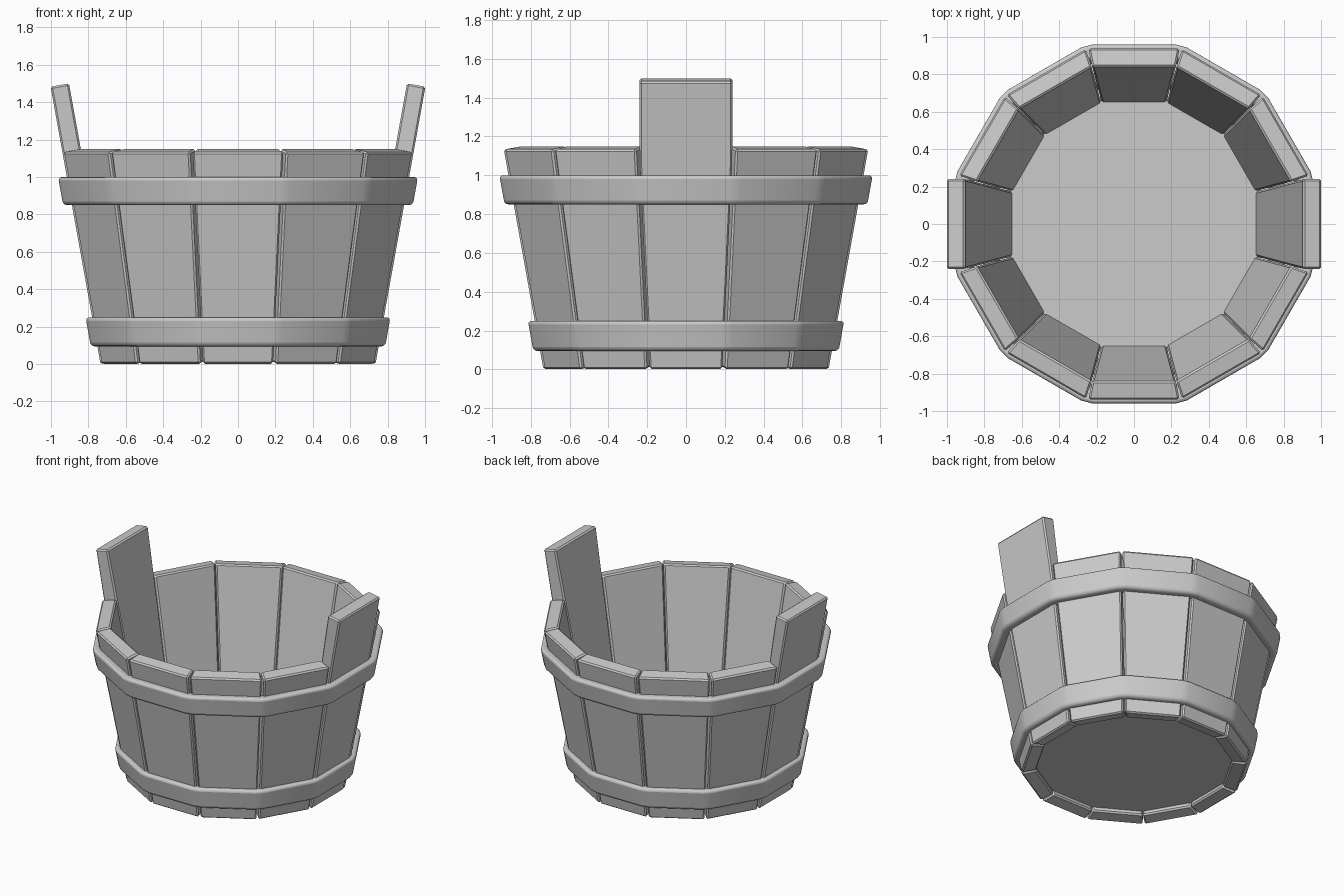
import bpy, bmesh
from math import pi, tan, sin, cos, atan, radians

if "Cube" in bpy.data.objects:
    bpy.data.objects.remove(bpy.data.objects["Cube"])

SIDES = 12
STEP = 2 * pi / SIDES
T = tan(STEP / 2)
R0, SLOPE = 0.735, 0.18          # outer apothem at the ground, outward lean
LEAN = atan(SLOPE)
THICK = 0.1


def apothem(z):
    return R0 + SLOPE * z


def make_mesh(name, verts, faces):
    me = bpy.data.meshes.new(name)
    me.from_pydata(verts, [], faces)
    bm = bmesh.new()
    bm.from_mesh(me)
    bmesh.ops.recalc_face_normals(bm, faces=bm.faces)
    bm.to_mesh(me)
    bm.free()
    return me


def add_object(name, me, angle=0.0, bevel=0.0, segments=1):
    ob = bpy.data.objects.new(name, me)
    bpy.context.collection.objects.link(ob)
    ob.rotation_euler.z = angle
    if bevel:
        m = ob.modifiers.new("bevel", 'BEVEL')
        m.width, m.segments = bevel, segments
        m.limit_method = 'ANGLE'
        m.angle_limit = radians(40)
    return ob


def loft(name, rings, closed=False):
    """Skin equal-length rings of points, capping the ends unless closed."""
    n, k = len(rings[0]), len(rings)
    verts = [p for r in rings for p in r]
    faces = []
    for i in range(k if closed else k - 1):
        a, b = i * n, (i + 1) % k * n
        faces += [(a + j, a + (j + 1) % n, b + (j + 1) % n, b + j) for j in range(n)]
    if not closed:
        faces += [tuple(range(n)), tuple(range((k - 1) * n, k * n))]
    return make_mesh(name, verts, faces)


# Staves: leaning planks whose width follows the bucket's flare
def stave_mesh(name, heights, max_half=1.0):
    rings = []
    for z in heights:
        ro = apothem(z)
        ri, zi = ro - THICK * cos(LEAN), z + THICK * sin(LEAN)
        wo = min(ro * T - 0.008, max_half)
        wi = min(ri * T - 0.001, max_half)
        rings.append([(ro, -wo, z), (ro, wo, z), (ri, wi, zi), (ri, -wi, zi)])
    return loft(name, rings)


stave = stave_mesh("stave", (0, 1.133))
handle = stave_mesh("handle_stave", (0, 1.0, 1.13, 1.483), 0.24)
for i in range(SIDES):
    is_handle = i % (SIDES // 2) == 0
    add_object("handle_stave" if is_handle else "stave",
               handle if is_handle else stave, i * STEP, 0.01)


# Hoops: twelve-sided bands with softened corners and rounded edges
def hoop(name, z0, z1, out):
    profile = [(apothem(z0) - 0.03, z0), (apothem(z0) + out, z0),
               (apothem(z1) + out, z1), (apothem(z1) - 0.03, z1)]
    rings = []
    for i in range(SIDES):
        a = (i + 0.5) * STEP
        for side in (-1, 1):
            ring = []
            for r, z in profile:
                f = a + side * STEP / 2          # direction of the adjoining flat
                w = -side * (r * T - 0.03)       # stop short of the true corner
                ring.append((r * cos(f) - w * sin(f), r * sin(f) + w * cos(f), z))
            rings.append(ring)
    # order so the points run steadily round the ring
    ob = add_object(name, loft(name, rings, closed=True), 0, 0.02, 3)
    bpy.context.view_layer.objects.active = ob
    ob.select_set(True)
    bpy.ops.object.shade_smooth_by_angle(angle=radians(40))
    ob.select_set(False)


hoop("upper_hoop", 0.85, 1.0, 0.047)
hoop("lower_hoop", 0.095, 0.25, 0.035)

# Floor: twelve-sided disc set just above the stave ends
floor_rings = [[(r / cos(STEP / 2) * cos((i + 0.5) * STEP),
                 r / cos(STEP / 2) * sin((i + 0.5) * STEP), z) for i in range(SIDES)]
               for r, z in ((0.665, 0.05), (0.675, 0.1))]
add_object("floor", loft("floor", floor_rings))
